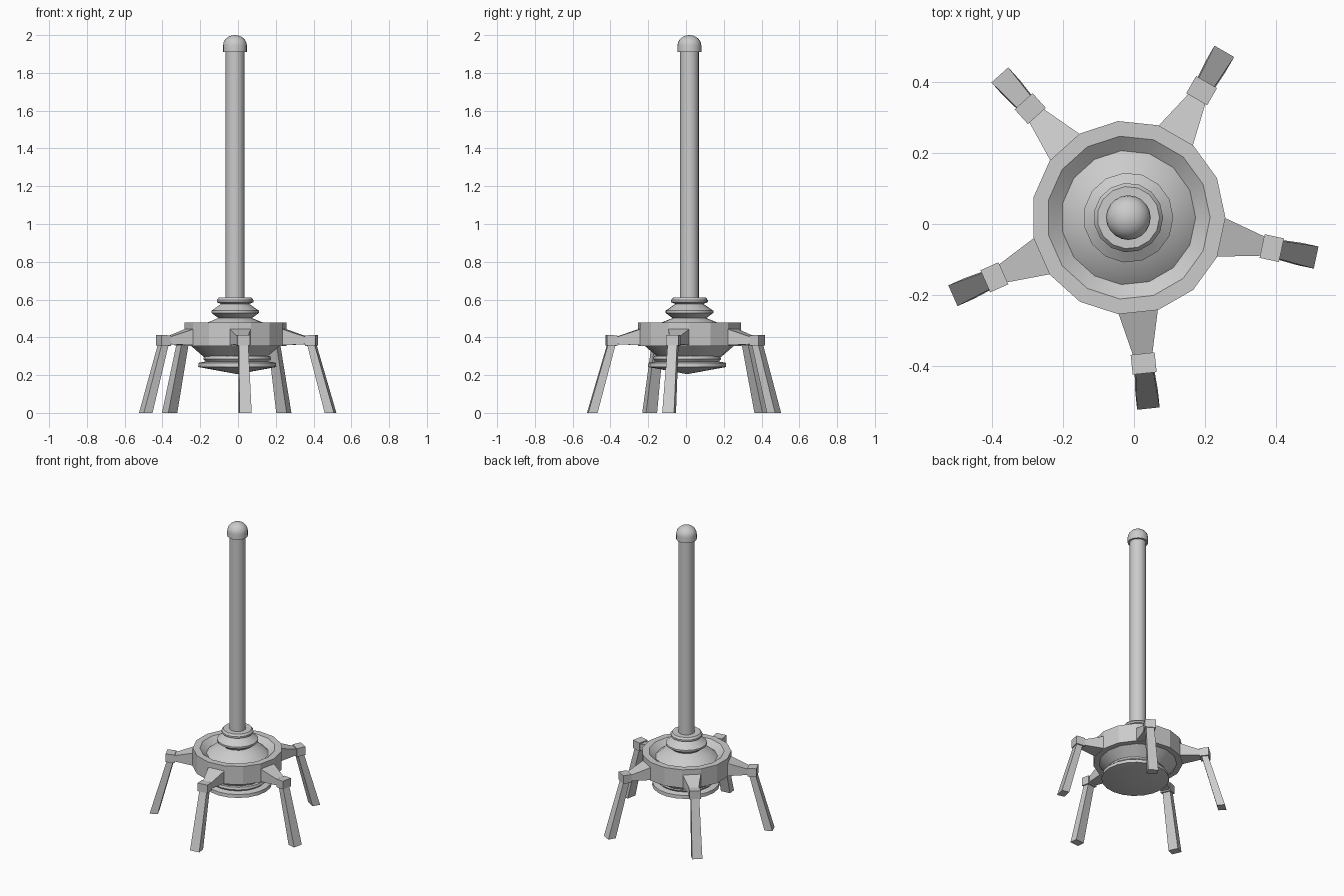
import bpy, bmesh
from math import cos, sin, pi, radians

if "Cube" in bpy.data.objects:
    bpy.data.objects.remove(bpy.data.objects["Cube"])

AXIS = (-0.016, 0.018)


def make_object(name, bm, smooth=None):
    bmesh.ops.recalc_face_normals(bm, faces=bm.faces)
    mesh = bpy.data.meshes.new(name)
    bm.to_mesh(mesh)
    bm.free()
    ob = bpy.data.objects.new(name, mesh)
    bpy.context.collection.objects.link(ob)
    if smooth:
        bpy.ops.object.select_all(action='DESELECT')
        ob.select_set(True)
        bpy.context.view_layer.objects.active = ob
        bpy.ops.object.shade_smooth_by_angle(angle=radians(smooth))
    return ob


def lathe(name, profile, sides, centre=AXIS, smooth=None):
    """Revolve (radius, z) points about a vertical axis; radius 0 is a pole."""
    bm = bmesh.new()
    rings = []
    for r, z in profile:
        n = sides if r > 0 else 1
        rings.append([bm.verts.new((centre[0] + r * cos(2 * pi * i / sides),
                                    centre[1] + r * sin(2 * pi * i / sides), z))
                      for i in range(n)])
    for a, b in zip(rings, rings[1:]):
        for i in range(sides):
            j = (i + 1) % sides
            quad = [a[i % len(a)], a[j % len(a)], b[j % len(b)], b[i % len(b)]]
            bm.faces.new(list(dict.fromkeys(quad)))
    return make_object(name, bm, smooth)


def frustum(name, angle, start, end):
    """Box between two rectangles of four (radial, z) corners with half widths."""
    bm = bmesh.new()
    ca, sa = cos(angle), sin(angle)
    rings = []
    for (r0, z0), (r1, z1), w in (start, end):
        rings.append([bm.verts.new((AXIS[0] + r * ca - t * sa,
                                    AXIS[1] + r * sa + t * ca, z))
                      for r, z, t in ((r0, z0, -w), (r0, z0, w),
                                      (r1, z1, w), (r1, z1, -w))])
    a, b = rings
    bm.faces.new(a)
    bm.faces.new(b)
    for i in range(4):
        j = (i + 1) % 4
        bm.faces.new((a[i], a[j], b[j], b[i]))
    return make_object(name, bm)


# Hull with raised rim and tapered underside
lathe("hull", [(0, 0.445), (0.19, 0.445), (0.231, 0.478), (0.274, 0.478),
               (0.274, 0.355), (0.238, 0.355), (0.168, 0.295), (0, 0.295)],
      15, smooth=20)

# Stepped collar around the pole
lathe("collar", [(0, 0.445), (0.19, 0.445), (0.15, 0.478), (0.09, 0.502),
                 (0.127, 0.529), (0.127, 0.541), (0.075, 0.577), (0.098, 0.586),
                 (0.098, 0.597), (0.088, 0.61), (0, 0.61)], 15, smooth=30)

# Underside plate
lathe("bottom_plate", [(0, 0.31), (0.175, 0.30), (0.18, 0.285), (0.168, 0.272),
                       (0.205, 0.265), (0.207, 0.243), (0, 0.205)],
      20, centre=(-0.004, 0.006), smooth=30)

# Pole and rounded cap
lathe("pole", [(0, 0.6), (0.05, 0.6), (0.05, 1.93), (0, 1.93)], 20, smooth=30)
dome = [(0.063 * cos(i * pi / 12), 1.945 + 0.055 * sin(i * pi / 12)) for i in range(6)]
lathe("pole_cap", [(0, 1.91), (0.063, 1.91)] + dome + [(0, 2.0)], 20, smooth=30)

# Five legs: tapered arm, joint block and splayed strut
for k in range(5):
    a = radians(-12 + 72 * k)
    n = k + 1
    frustum(f"leg_arm_{n}", a,
            ((0.262, 0.358), (0.262, 0.445), 0.057),
            ((0.39, 0.364), (0.39, 0.402), 0.027))
    frustum(f"leg_joint_{n}", a,
            ((0.386, 0.355), (0.386, 0.41), 0.034),
            ((0.442, 0.358), (0.442, 0.413), 0.034))
    frustum(f"leg_strut_{n}", a,
            ((0.392, 0.375), (0.432, 0.375), 0.025),
            ((0.492, 0.0), (0.542, 0.0), 0.032))
